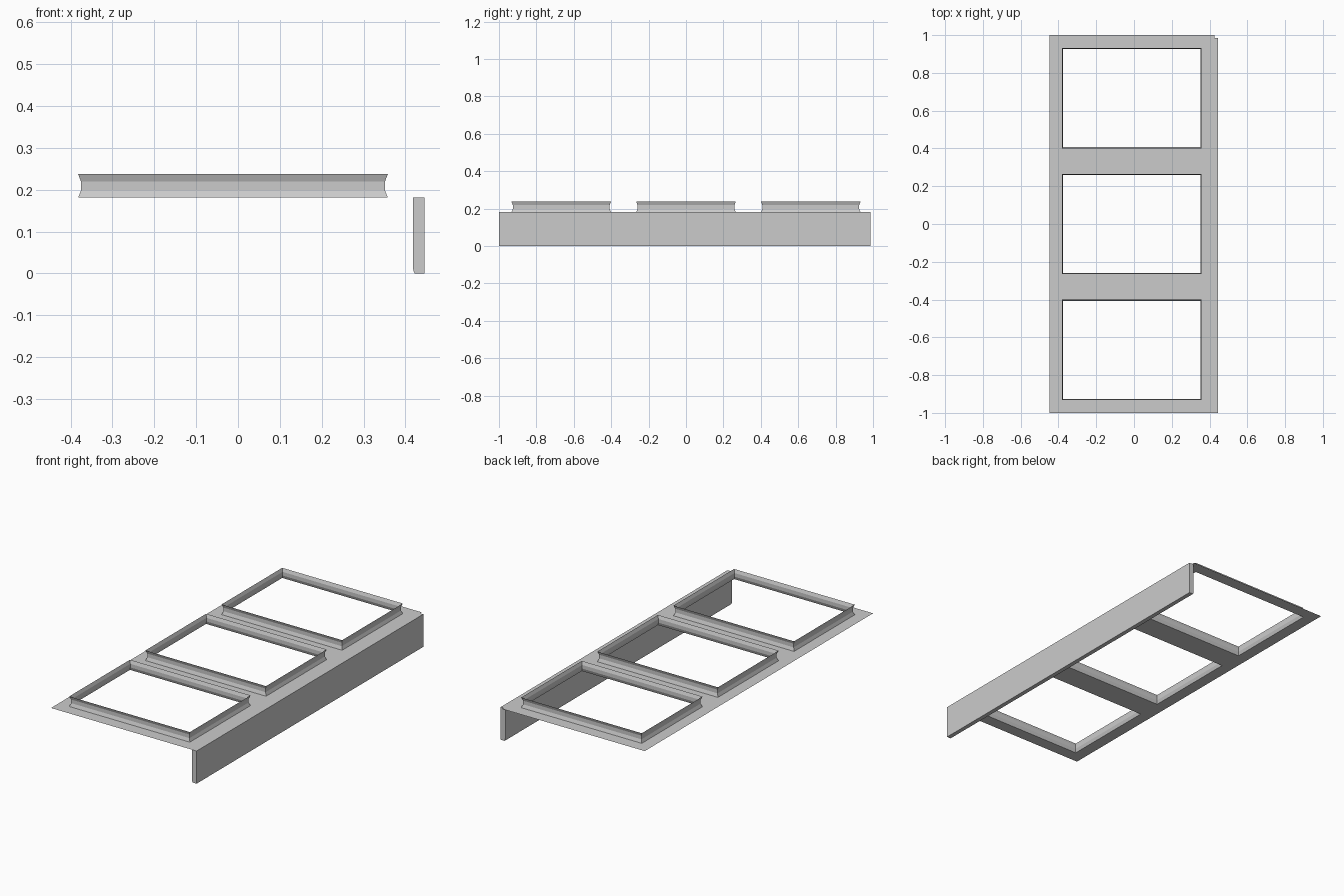
import bpy, bmesh

if "Cube" in bpy.data.objects:
    bpy.data.objects.remove(bpy.data.objects["Cube"])

TOP = 0.181
HX0, HX1 = -0.382, 0.358          # opening extent in x
HALF_Y, PITCH = 0.266, 0.667      # opening half length and spacing in y
CENTRES = [-PITCH, 0, PITCH]


def make(name, bm):
    me = bpy.data.meshes.new(name)
    bm.to_mesh(me)
    bm.free()
    ob = bpy.data.objects.new(name, me)
    bpy.context.collection.objects.link(ob)
    return ob


# Thin top sheet with three rectangular openings
xs = [-0.447, HX0, HX1, 0.427]
ys = [-1.0] + [c + s * HALF_Y for c in CENTRES for s in (-1, 1)] + [1.0]
bm = bmesh.new()
grid = [[bm.verts.new((x, y, TOP)) for x in xs] for y in ys]
for j in range(len(ys) - 1):
    for i in range(3):
        if i == 1 and j % 2 == 1:
            continue
        bm.faces.new((grid[j][i], grid[j][i + 1], grid[j + 1][i + 1], grid[j + 1][i]))
make("top_panel", bm)

# Waisted thin rim standing around each opening: (inset, height)
PROFILE = [(0.0, TOP), (0.007, 0.199), (0.007, 0.219), (0.0, 0.237)]
for n, c in enumerate(CENTRES):
    bm = bmesh.new()
    rings = []
    for d, z in PROFILE:
        x0, x1 = HX0 + d, HX1 - d
        y0, y1 = c - HALF_Y + d, c + HALF_Y - d
        rings.append([bm.verts.new((x, y, z))
                      for x, y in ((x0, y0), (x1, y0), (x1, y1), (x0, y1))])
    for a, b in zip(rings, rings[1:]):
        for i in range(4):
            k = (i + 1) % 4
            bm.faces.new((a[i], a[k], b[k], b[i]))
    make(f"opening_rim_{n + 1}", bm)

# Side board with a slightly eased inner bottom edge, extruded along y
section = [(0.422, 0), (0.446, 0), (0.446, TOP), (0.418, TOP), (0.418, 0.016), (0.4192, 0.006)]
bm = bmesh.new()
face = bm.faces.new([bm.verts.new((x, -1.0, z)) for x, z in section])
ext = bmesh.ops.extrude_face_region(bm, geom=[face])
moved = [g for g in ext["geom"] if isinstance(g, bmesh.types.BMVert)]
bmesh.ops.translate(bm, verts=moved, vec=(0, 1.986, 0))
bmesh.ops.recalc_face_normals(bm, faces=bm.faces)
make("side_board", bm)
